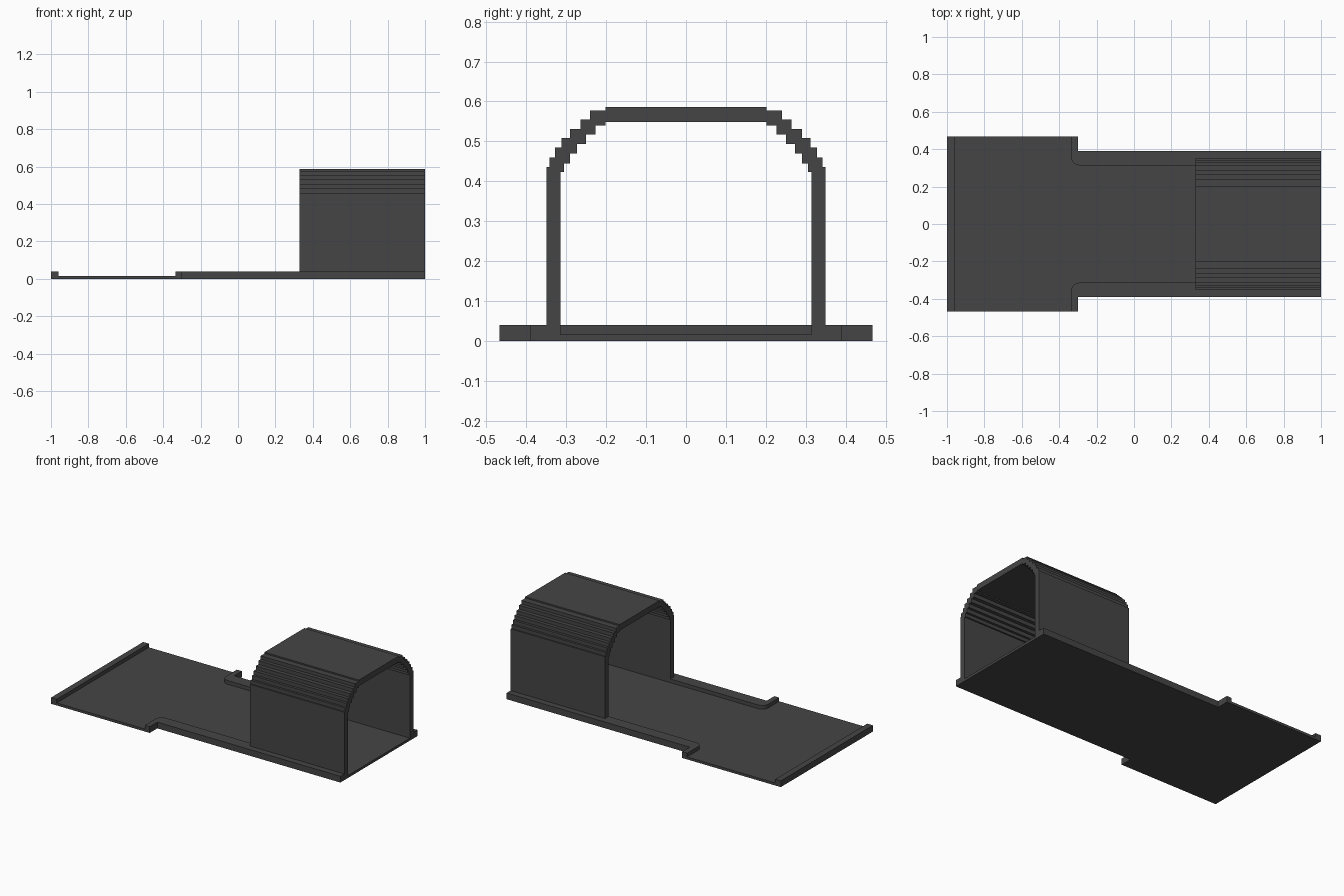
import bpy, bmesh, math

if "Cube" in bpy.data.objects:
    bpy.data.objects.remove(bpy.data.objects["Cube"])

mat = bpy.data.materials.new("dark grey")
mat.diffuse_color = (0.06, 0.06, 0.06, 1)
mat.use_nodes = True
mat.node_tree.nodes["Principled BSDF"].inputs["Base Color"].default_value = mat.diffuse_color


def prism(name, pts, lo, hi, axis):
    """Extrude a 2D outline along z (points are x,y) or x (points are y,z)."""
    bm = bmesh.new()
    if axis == 'z':
        vs = [bm.verts.new((a, b, lo)) for a, b in pts]
        step = (0, 0, hi - lo)
    else:
        vs = [bm.verts.new((lo, a, b)) for a, b in pts]
        step = (hi - lo, 0, 0)
    face = bm.faces.new(vs)
    ext = bmesh.ops.extrude_face_region(bm, geom=[face], use_keep_orig=True)
    moved = [g for g in ext["geom"] if isinstance(g, bmesh.types.BMVert)]
    bmesh.ops.translate(bm, verts=moved, vec=step)
    bmesh.ops.recalc_face_normals(bm, faces=bm.faces)
    me = bpy.data.meshes.new(name)
    bm.to_mesh(me)
    bm.free()
    me.materials.append(mat)
    ob = bpy.data.objects.new(name, me)
    bpy.context.collection.objects.link(ob)
    return ob


def flip(pts):
    return [(a, -b) for a, b in pts]


W = 0.467            # half width of the wide landing
X_END, X_LIP = 1.0, -0.96
CURB = 0.04

# Inner edge of a curb, with its rounded corner
r = 0.042
inner = [(-0.335, W)]
for i in range(9):
    t = math.pi + i / 8 * math.pi / 2
    inner.append((-0.335 + r + r * math.cos(t), 0.314 + r + r * math.sin(t)))
inner.append((X_END, 0.314))

# Thin floor between the curbs
prism("floor", [(X_LIP, W)] + inner + flip(inner)[::-1] + [(X_LIP, -W)], 0, 0.016, 'z')

# Raised lip at the wide end
prism("end_lip", [(-1, -W), (X_LIP, -W), (X_LIP, W), (-1, W)], 0, CURB, 'z')

# Side curbs
curb = inner + [(X_END, 0.39), (-0.30, 0.39), (-0.30, W)]
prism("curb_back", curb, 0, CURB, 'z')
prism("curb_front", flip(curb), 0, CURB, 'z')


# Stepped arch canopy
def stairs(ys, zs):
    pts = []
    for i, z in enumerate(zs):
        pts.append((ys[i], z))
        if i + 1 < len(ys):
            pts.append((ys[i + 1], z))
    return pts


outer_half = [(0.35, CURB)] + stairs(
    [0.35, 0.342, 0.328, 0.312, 0.29, 0.264, 0.241, 0.202],
    [0.436, 0.46, 0.484, 0.508, 0.531, 0.555, 0.577])
outer_half.append((0.202, 0.586))
inner_half = [(0.314, CURB)] + stairs(
    [0.314, 0.305, 0.29, 0.273, 0.25, 0.227, 0.202],
    [0.423, 0.445, 0.469, 0.493, 0.517, 0.540])
inner_half.append((0.202, 0.548))


def mirrored(half):
    return half + [(-y, z) for y, z in reversed(half)]


prism("arch_canopy", mirrored(outer_half) + mirrored(inner_half)[::-1], 0.33, X_END, 'x')
